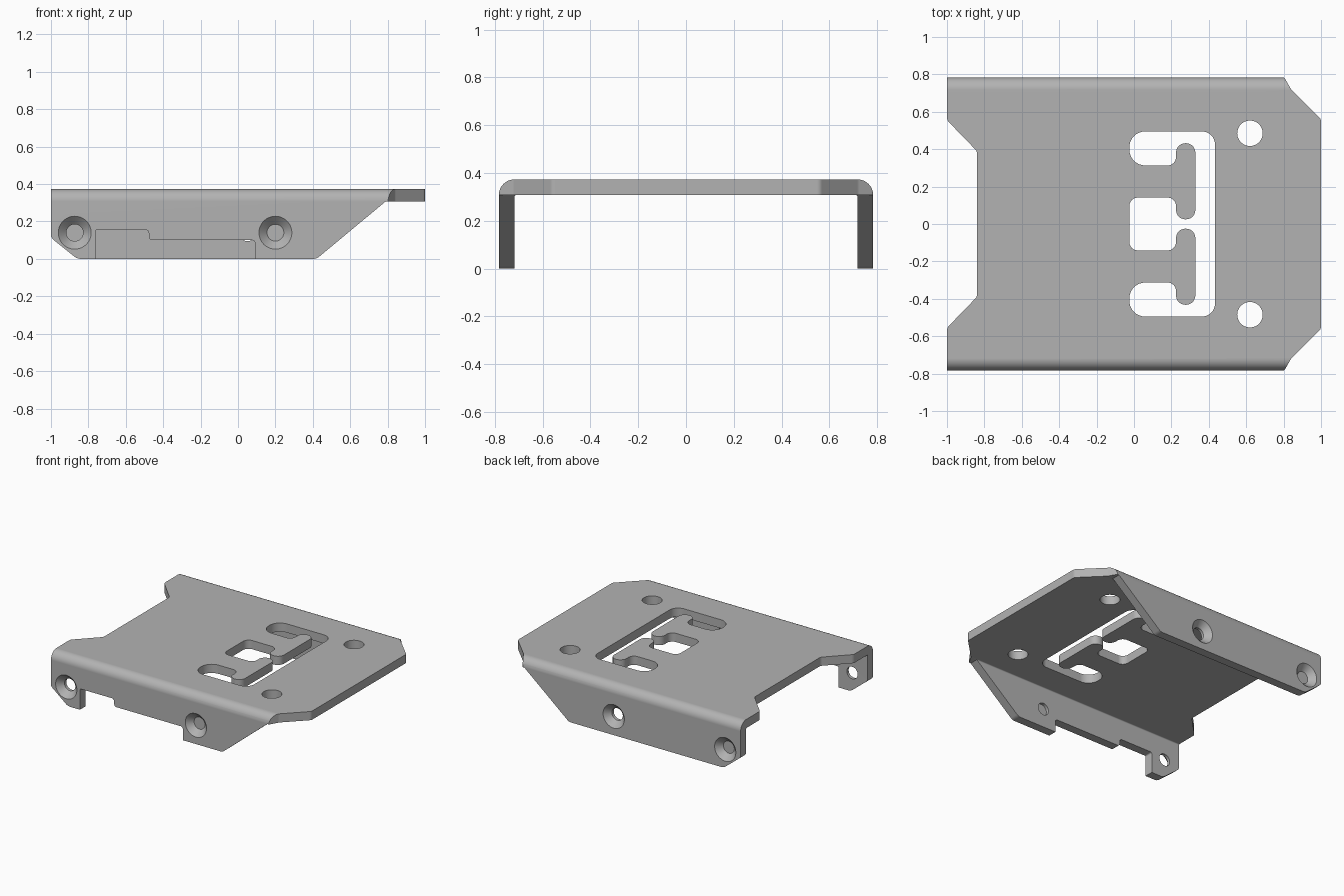
import bpy, bmesh, math
from mathutils import Vector, Matrix

cube = bpy.data.objects.get("Cube")
if cube:
    bpy.data.objects.remove(cube, do_unlink=True)

HALF, TOP, WALL = 0.783, 0.373, 0.065

metal = bpy.data.materials.new("grey metal")
metal.use_nodes = True
GREY = (0.45, 0.45, 0.45, 1)
metal.diffuse_color = GREY
metal.node_tree.nodes["Principled BSDF"].inputs["Base Color"].default_value = GREY


def rounded(corners, steps=8):
    """Outline from (u, v) or (u, v, radius) corners."""
    pts = []
    for i, c in enumerate(corners):
        p = Vector(c[:2])
        r = c[2] if len(c) > 2 else 0
        if not r:
            pts.append(p)
            continue
        a = (Vector(corners[i - 1][:2]) - p).normalized()
        b = (Vector(corners[(i + 1) % len(corners)][:2]) - p).normalized()
        half = a.angle(b) / 2
        centre = p + (a + b).normalized() * r / math.sin(half)
        start = p + a * r / math.tan(half) - centre
        end = p + b * r / math.tan(half) - centre
        sweep = math.pi - 2 * half
        for k in range(steps + 1):
            t = k / steps
            arc = start * math.sin((1 - t) * sweep) + end * math.sin(t * sweep)
            pts.append(centre + arc / math.sin(sweep))
    return pts


def new_object(name, bm):
    bmesh.ops.recalc_face_normals(bm, faces=bm.faces)
    mesh = bpy.data.meshes.new(name)
    bm.to_mesh(mesh)
    bm.free()
    obj = bpy.data.objects.new(name, mesh)
    bpy.context.collection.objects.link(obj)
    return obj


def prism(name, corners, axis, lo, hi):
    """Extrude an outline along one axis."""
    place = {"x": lambda p: (lo, p.x, p.y),
             "y": lambda p: (p.x, lo, p.y),
             "z": lambda p: (p.x, p.y, lo)}[axis]
    bm = bmesh.new()
    face = bm.faces.new([bm.verts.new(place(p)) for p in rounded(corners)])
    ext = bmesh.ops.extrude_face_region(bm, geom=[face])
    offset = Vector([(hi - lo) * (axis == a) for a in "xyz"])
    bmesh.ops.translate(bm, vec=offset, verts=[
        v for v in ext["geom"] if isinstance(v, bmesh.types.BMVert)])
    return new_object(name, bm)


def round_cutter(pos, r1, r2, depth, turn):
    bm = bmesh.new()
    bmesh.ops.create_cone(bm, cap_ends=True, segments=48, radius1=r1, radius2=r2,
                          depth=depth,
                          matrix=Matrix.Translation(pos) @ Matrix.Rotation(turn, 4, "X"))
    return new_object("cutter", bm)


def apply_boolean(target, tool, operation="DIFFERENCE"):
    mod = target.modifiers.new("cut", "BOOLEAN")
    mod.operation, mod.object, mod.solver = operation, tool, "EXACT"
    bpy.context.view_layer.objects.active = target
    bpy.ops.object.modifier_apply(modifier=mod.name)
    bpy.data.objects.remove(tool, do_unlink=True)


def mirrored(half):
    """Close an outline that is symmetric about v = 0."""
    return half + [(c[0], -c[1], *c[2:]) for c in reversed(half)]


# Folded channel section
inner, under = HALF - WALL, TOP - WALL
section = [(-HALF, -0.1), (-HALF, TOP, WALL), (HALF, TOP, WALL), (HALF, -0.1),
           (inner, -0.1), (inner, under, 0.008), (-inner, under, 0.008), (-inner, -0.1)]
bracket = prism("folded_bracket", section, "x", -1.1, 1.1)

# Plan outline: chamfered nose and recessed tail
plan = mirrored([(-0.84, 0.39, 0.03), (-1, 0.555, 0.04), (-1, 0.79),
                 (0.8, 0.79, 0.03), (0.84, 0.72, 0.04), (1, 0.56, 0.03)])
apply_boolean(bracket, prism("cutter", plan, "z", -0.5, 0.8), "INTERSECT")

# Side outline: sloped flange ends
side = [(-1.003, 0.6), (-1.003, 0.115, 0.05), (-0.86, 0, 0.06), (0.42, 0, 0.05),
        (0.79, under - 0.0005), (1.2, under - 0.0005), (1.2, 0.6)]
apply_boolean(bracket, prism("cutter", side, "y", -1, 1), "INTERSECT")

# Stepped notch in the front flange
notch = [(-0.76, -0.1), (-0.76, 0.157, 0.01), (-0.477, 0.157, 0.02), (-0.477, 0.1, 0.02),
         (0.093, 0.1, 0.02), (0.093, 0.002, 0.01), (0.12, -0.1)]
apply_boolean(bracket, prism("cutter", notch, "y", -0.9, -0.6))

# Branching window in the plate
window = mirrored([(0.433, 0.495, 0.07), (-0.025, 0.495, 0.085), (-0.025, 0.313, 0.085),
                   (0.225, 0.313, 0.045), (0.225, 0.432, 0.05), (0.328, 0.432, 0.05),
                   (0.328, 0.025, 0.05), (0.225, 0.025, 0.05), (0.225, 0.141, 0.045),
                   (-0.025, 0.141, 0.045)])
apply_boolean(bracket, prism("cutter", window, "z", 0.2, 0.6))

# Round plate holes and countersunk flange holes
for s in (-1, 1):
    apply_boolean(bracket, round_cutter((0.62, s * 0.485, 0.35), 0.068, 0.068, 0.4, 0))
    for x in (-0.873, 0.2 if s < 0 else 0.05):
        turn = s * math.pi / 2
        apply_boolean(bracket, round_cutter((x, s * HALF, 0.14), 0.045, 0.045, 0.3, turn))
        apply_boolean(bracket, round_cutter((x, s * (HALF - 0.013), 0.14),
                                            0.105, 0.045, 0.06, turn))

# Finish: smooth bends, crisp edges
bracket.data.materials.clear()
bracket.data.materials.append(metal)
for poly in bracket.data.polygons:
    poly.material_index = 0
bpy.ops.object.select_all(action="DESELECT")
bracket.select_set(True)
bpy.context.view_layer.objects.active = bracket
bpy.ops.object.shade_smooth_by_angle(angle=math.radians(30))
weighted = bracket.modifiers.new("weighted normals", "WEIGHTED_NORMAL")
weighted.keep_sharp = True
